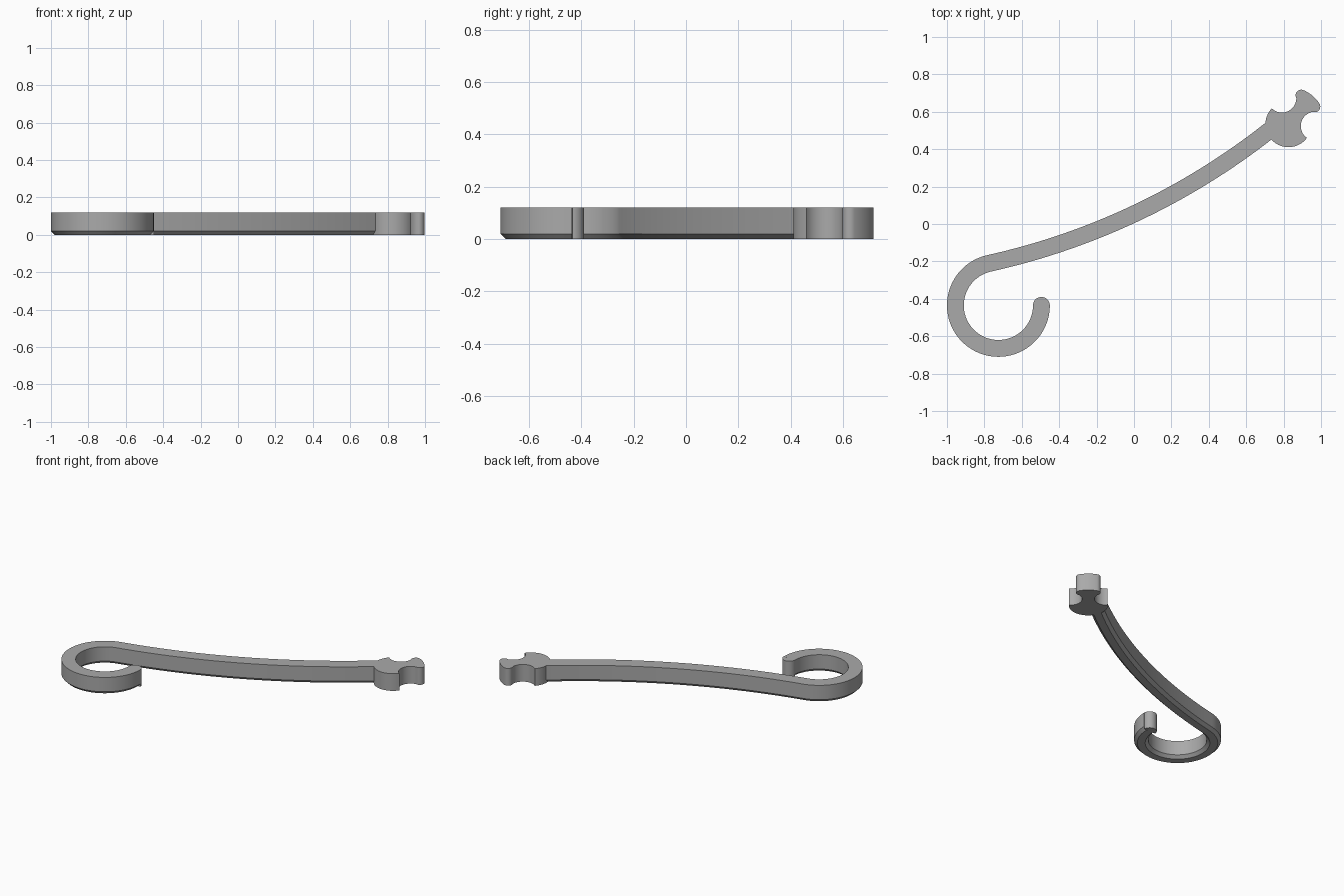
import bpy, bmesh
from math import sin, cos, atan2, pi, radians
from mathutils import Vector

HEIGHT, HALF, CHAMFER = 0.12, 0.045, 0.02

cube = bpy.data.objects.get("Cube")
if cube:
    bpy.data.objects.remove(cube, do_unlink=True)

grey = bpy.data.materials.new("plain grey")
grey.use_nodes = True
grey.diffuse_color = (0.4, 0.4, 0.4, 1)
grey.node_tree.nodes["Principled BSDF"].inputs["Base Color"].default_value = grey.diffuse_color


def finish(name, bm):
    bmesh.ops.recalc_face_normals(bm, faces=bm.faces)
    mesh = bpy.data.meshes.new(name)
    bm.to_mesh(mesh)
    bm.free()
    mesh.materials.append(grey)
    obj = bpy.data.objects.new(name, mesh)
    bpy.context.collection.objects.link(obj)
    bpy.ops.object.select_all(action='DESELECT')
    obj.select_set(True)
    bpy.context.view_layer.objects.active = obj
    bpy.ops.object.shade_smooth_by_angle(angle=radians(30))


def arc(center, r, start, end, steps):
    """Points along an arc, angles in radians."""
    angles = [start + (end - start) * i / steps for i in range(steps + 1)]
    return [Vector((center[0] + r * cos(a), center[1] + r * sin(a))) for a in angles]


def prism(name, outline):
    """Upright solid from a flat outline."""
    bm = bmesh.new()
    face = bm.faces.new([bm.verts.new((p.x, p.y, 0)) for p in outline])
    top = bmesh.ops.extrude_face_region(bm, geom=[face])["geom"]
    verts = [g for g in top if isinstance(g, bmesh.types.BMVert)]
    bmesh.ops.translate(bm, verts=verts, vec=(0, 0, HEIGHT))
    finish(name, bm)


def sweep(name, path):
    """Sweep the bar section, bevelled along its lower edges."""
    side = [(HALF, HEIGHT), (HALF, CHAMFER), (HALF - CHAMFER, 0)]
    section = side + [(-x, z) for x, z in reversed(side)]
    bm = bmesh.new()
    rings = []
    for i, p in enumerate(path):
        ahead = path[min(i + 1, len(path) - 1)] - path[max(i - 1, 0)]
        n = Vector((-ahead.y, ahead.x)).normalized()
        rings.append([bm.verts.new((*(p + n * x), z)) for x, z in section])
    for a, b in zip(rings, rings[1:]):
        for k in range(len(section)):
            j = (k + 1) % len(section)
            bm.faces.new((a[k], a[j], b[j], b[k]))
    bm.faces.new(rings[0])
    bm.faces.new(rings[-1])
    finish(name, bm)


# Curled hook followed by the gently bowed arm
hook_center, hook_r = Vector((-0.725, -0.435)), 0.23
heading = radians(12.5)
hook = arc(hook_center, hook_r, 0, heading - 1.5 * pi, 72)
start, end = hook[-1], Vector((0.72, 0.497))
chord = end - start
half_turn = atan2(chord.y, chord.x) - heading
bow_r = chord.length / 2 / sin(half_turn)
bow_center = start + bow_r * Vector((-sin(heading), cos(heading)))
first = heading - pi / 2
arm = arc(bow_center, bow_r, first, first + 2.08 * half_turn, 32)
sweep("hook_and_arm", hook + arm[1:])

# Rounded tip of the hook
prism("hook_tip", arc(hook_center + Vector((hook_r, 0)), HALF, 0, pi, 20))

# Connector outline: half is drawn along its own axis, then mirrored
notch, notch_r = Vector((0.076, 0.116)), 0.077
lobe, lobe_r = Vector((0.154, 0.047)), 0.03
base, base_r = Vector((-0.008, 0)), 0.123
lobe_angle = atan2(lobe.y, lobe.x)
meet = atan2(notch.y - lobe.y, notch.x - lobe.x) + 2 * pi
to_lobe = meet - pi
corner = atan2(-notch.y + 0.123, -notch.x)

nose = arc((0, 0), lobe.length + lobe_r, 0, lobe_angle, 6)
ear = arc(lobe, lobe_r, lobe_angle, meet - 2 * pi, 14)
neck = arc(notch, notch_r, to_lobe - 2 * pi, -pi - (pi - corner), 16)
back = arc(base, base_r, pi / 2 - 0.06, pi, 20)
# The neck runs round the inner side of the notch, from the ear to the corner
neck = arc(notch, notch_r, to_lobe, corner, 16) if to_lobe > corner else \
    arc(notch, notch_r, to_lobe, corner + 2 * pi, 16)
neck.reverse() if (neck[0] - ear[-1]).length > (neck[-1] - ear[-1]).length else None
half = nose + ear[1:] + neck[1:] + back[1:]
mirrored = [Vector((p.x, -p.y)) for p in reversed(half[1:-1])]

tilt, origin = radians(50), Vector((0.831, 0.54))
prism("end_connector", [origin + Vector((p.x * cos(tilt) - p.y * sin(tilt),
                                         p.x * sin(tilt) + p.y * cos(tilt)))
                        for p in half + mirrored])
